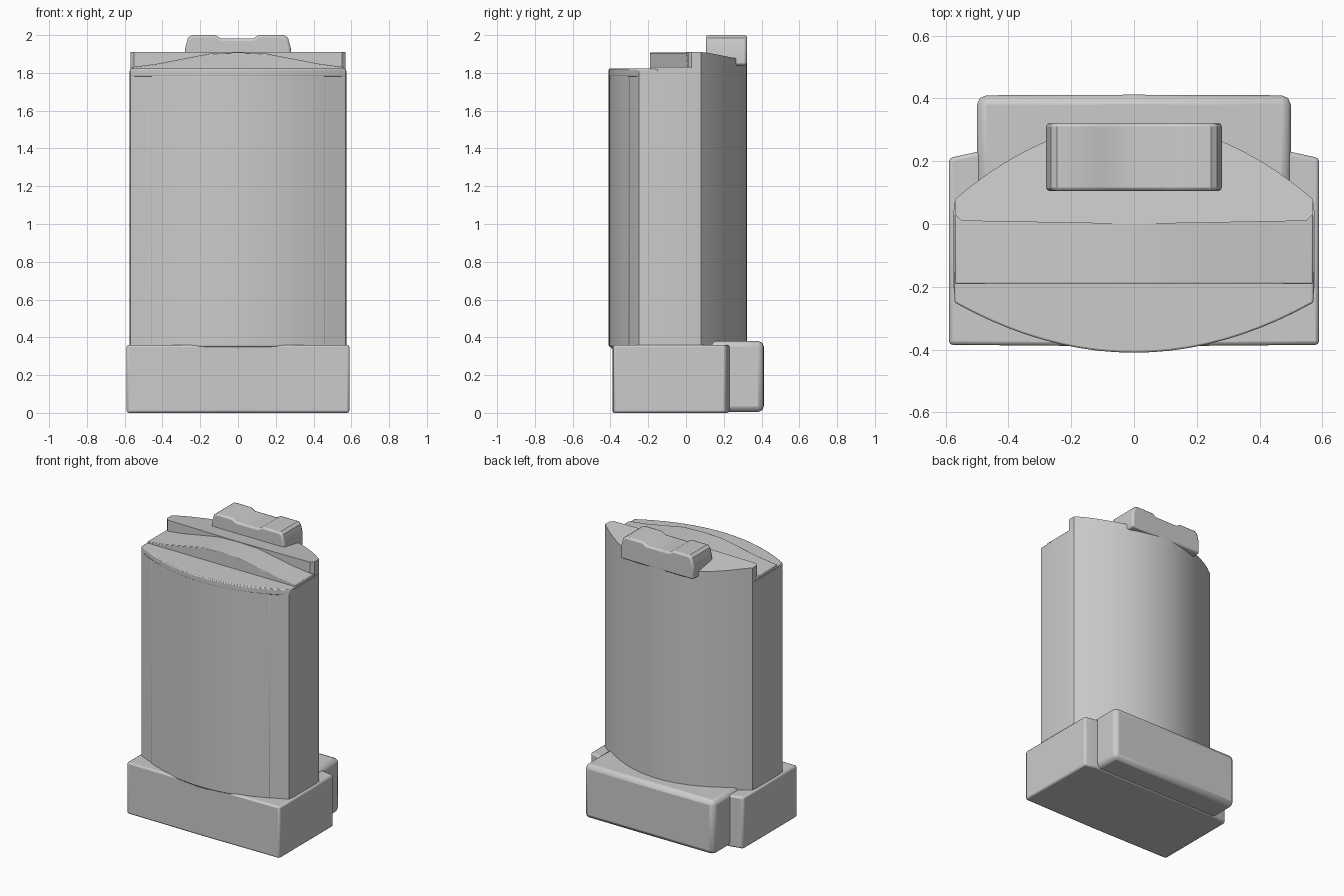
import bpy, bmesh, math
from mathutils import Vector

if "Cube" in bpy.data.objects:
    bpy.data.objects.remove(bpy.data.objects["Cube"])

grey = bpy.data.materials.new("light grey")
grey.diffuse_color = (0.6, 0.6, 0.6, 1)
grey.use_nodes = True
grey.node_tree.nodes["Principled BSDF"].inputs["Base Color"].default_value = grey.diffuse_color


def prism(name, outline, low, high, axis="z", bevel=0.0, angle=35):
    """Extrude a 2D outline along z (plan outline) or y (front outline)."""
    bm = bmesh.new()
    if axis == "z":
        pts, step = [(a, b, low) for a, b in outline], (0, 0, high - low)
    else:
        pts, step = [(a, low, b) for a, b in outline], (0, high - low, 0)
    face = bm.faces.new([bm.verts.new(p) for p in pts])
    out = bmesh.ops.extrude_face_region(bm, geom=[face])
    verts = [g for g in out["geom"] if isinstance(g, bmesh.types.BMVert)]
    bmesh.ops.translate(bm, verts=verts, vec=Vector(step))
    bmesh.ops.recalc_face_normals(bm, faces=bm.faces)
    mesh = bpy.data.meshes.new(name)
    bm.to_mesh(mesh)
    bm.free()
    mesh.materials.append(grey)
    ob = bpy.data.objects.new(name, mesh)
    bpy.context.collection.objects.link(ob)
    if bevel:
        mod = ob.modifiers.new("soft edges", "BEVEL")
        mod.width, mod.segments = bevel, 2
        mod.limit_method, mod.angle_limit = "ANGLE", math.radians(angle)
    bpy.ops.object.select_all(action="DESELECT")
    ob.select_set(True)
    bpy.context.view_layer.objects.active = ob
    bpy.ops.object.shade_smooth_by_angle(angle=math.radians(35))
    return ob


def mirrored(half):
    """Mirror a half outline, listed from the middle front to the middle back."""
    return half + [(-x, y) for x, y in reversed(half) if x > 0]


def arc(half_width, y_side, y_mid, n=10):
    """Parabolic arc from the middle out to the +x end."""
    return [(half_width * i / n, y_mid + (y_side - y_mid) * (i / n) ** 2)
            for i in range(n + 1)]


# stepped plinth: wide front with a narrower block at the rear
prism("base", mirrored([(0, -0.39), (0.59, -0.385), (0.59, 0.21), (0.5, 0.23),
                        (0, 0.23)]), 0, 0.36, bevel=0.012)
prism("base_rear", mirrored([(0, 0.0), (0.5, 0.0), (0.5, 0.41), (0, 0.412)]),
      0.005, 0.38, bevel=0.03)

# tall shaft: bowed front and back joined by flat sides
front = arc(0.57, -0.25, -0.398)
back = list(reversed(arc(0.57, 0.08, 0.322)))
side = [(0.575, -0.2), (0.575, 0.04)]
prism("shaft", mirrored(front + side + back), 0.34, 1.81)

# bowed front panel standing proud between the corner posts
panel = arc(0.46, -0.305, -0.409) + [(0.46, -0.2), (0, -0.2)]
prism("front_panel", mirrored(panel), 0.35, 1.79, bevel=0.006)

# cap over the front bow
prism("front_cap", mirrored(arc(0.572, -0.25, -0.41) + [(0.572, -0.15), (0, -0.15)]),
      1.78, 1.822, bevel=0.006)

# arched middle of the roof
roof = [(-0.57, 1.79), (0.57, 1.79), (0.57, 1.83), (0.43, 1.848), (0.15, 1.902),
        (0, 1.908), (-0.15, 1.902), (-0.43, 1.848), (-0.57, 1.83)]
prism("roof_arch", roof, -0.19, 0.03, axis="y", bevel=0.004)

# rear roof deck following the bowed back, dipping slightly at the back edge
deck = prism("rear_deck", mirrored([(0, 0.0), (0.55, 0.01), (0.57, 0.03)] + back),
             1.79, 1.91)
for v in deck.data.vertices:
    if v.co.z > 1.85 and v.co.y > 0.1:
        v.co.z -= 0.2 * (v.co.y - 0.1)

# raised block with a shallow notch on top
block = [(-0.28, 1.84), (0.28, 1.84), (0.28, 1.93), (0.265, 1.985), (0.245, 2.0),
         (0.11, 2.0), (0.08, 1.982), (-0.09, 1.982), (-0.12, 2.0),
         (-0.245, 2.0), (-0.265, 1.985), (-0.28, 1.93)]
prism("roof_block", block, 0.105, 0.322, axis="y", bevel=0.012, angle=50)
